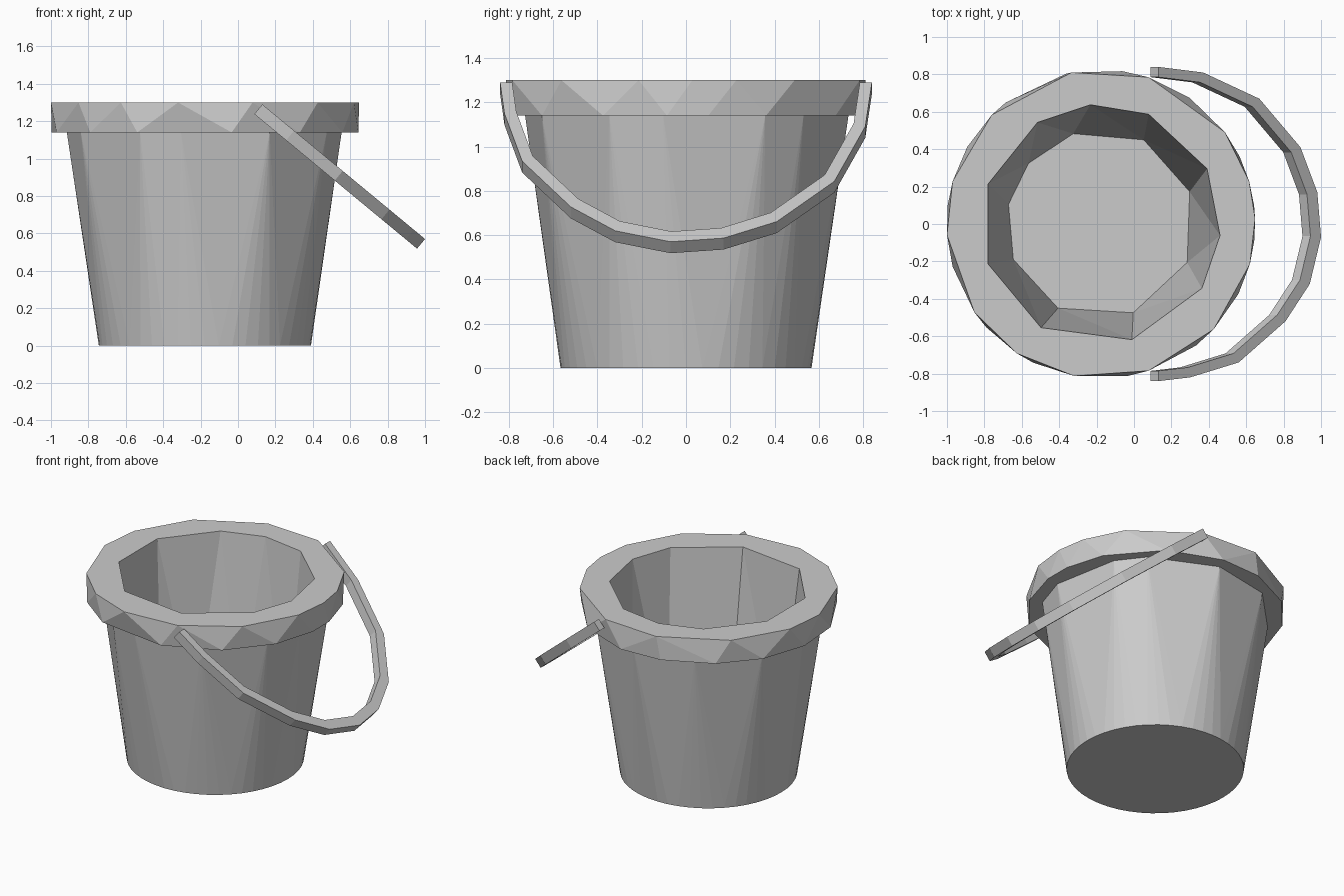
import bpy, bmesh
from math import radians, cos, sin, pi
from mathutils import Vector

if "Cube" in bpy.data.objects:
    bpy.data.objects.remove(bpy.data.objects["Cube"])

CX, CY = -0.177, 0.0          # bucket axis


def ring(bm, angles, r, z):
    """Ring of (angle, vertex) pairs, sorted by angle."""
    return [(a, bm.verts.new((CX + r * cos(radians(a)), CY + r * sin(radians(a)), z)))
            for a in sorted(t % 360 for t in angles)]


def loft(bm, A, B):
    """Triangle strip between two rings with different side counts."""
    na, nb = len(A), len(B)
    j0 = min(range(nb), key=lambda k: abs((B[k][0] - A[0][0] + 180) % 360 - 180))
    off = 360 if B[j0][0] - A[0][0] > 180 else 0
    ang_a = lambda k: A[k % na][0] + 360 * (k // na)
    ang_b = lambda k: B[(k + j0) % nb][0] + 360 * ((k + j0) // nb) - off
    i = j = 0
    while i < na or j < nb:
        a, b = A[i % na][1], B[(j + j0) % nb][1]
        step_a = j >= nb or (i < na and
                             ang_a(i) + ang_a(i + 1) < ang_b(j) + ang_b(j + 1))
        if step_a:
            bm.faces.new((a, A[(i + 1) % na][1], b))
            i += 1
        else:
            bm.faces.new((a, B[(j + 1 + j0) % nb][1], b))
            j += 1


def finish(bm, name):
    bmesh.ops.recalc_face_normals(bm, faces=bm.faces)
    me = bpy.data.meshes.new(name)
    bm.to_mesh(me)
    bm.free()
    ob = bpy.data.objects.new(name, me)
    bpy.context.collection.objects.link(ob)


# Bucket: inner floor, inner wall, chunky rim, tapered outer wall, round base
bm = bmesh.new()
rings = [
    ring(bm, [63, 20, -24, -70, -117, -158, 168, 140, 107], 0.505, 0.08),
    ring(bm, [66.5, 27.5, -5.5, -32.5, -75, -120, -160.5, 160.5, 122, 95], 0.64, 1.30),
    ring(bm, [101, 72, 36.5, 16, 2, -15, -43, -72, -100, -123, -145, -176, 164, 135],
         0.825, 1.30),
    ring(bm, [-80, -116, -52, -27, -6, 7, 26, 55, 82, 103, 128, 150, 173, -164, -138],
         0.825, 1.14),
    ring(bm, [-62, -28, -8, 29, 46, 84, 118, 153, 180, -154, -118, -100], 0.738, 1.14),
    ring(bm, [i * 7.5 for i in range(48)], 0.567, 0.0),
]
for A, B in zip(rings, rings[1:]):
    loft(bm, A, B)
for cap in (rings[0], rings[-1]):
    bm.faces.new([v for _, v in cap])
finish(bm, "bucket")

# Handle: square-section bow hanging down to the right
outline = [(0.13, 0.84), (0.37, 0.81), (0.67, 0.67), (0.89, 0.41), (0.98, 0.17),
           (1.0, -0.07), (0.94, -0.32), (0.81, -0.52), (0.56, -0.74), (0.30, -0.82),
           (0.13, -0.84)]
tilt = radians(39.6)
along = Vector((cos(tilt), 0, -sin(tilt)))
down = Vector((-sin(tilt), 0, -cos(tilt))) * 0.067
bm = bmesh.new()
sections = []
for x, y in outline:
    s = (x - 0.13) / cos(tilt)
    outer = Vector((0.13, y, 1.29)) + along * s
    inner = Vector((0.13, y * 0.935, 1.29)) + along * s * 0.935
    sections.append([bm.verts.new(p) for p in (outer, inner, inner + down, outer + down)])
for P, Q in zip(sections, sections[1:]):
    for k in range(4):
        bm.faces.new((P[k], P[(k + 1) % 4], Q[(k + 1) % 4], Q[k]))
bm.faces.new(sections[0])
bm.faces.new(sections[-1])
finish(bm, "handle")
